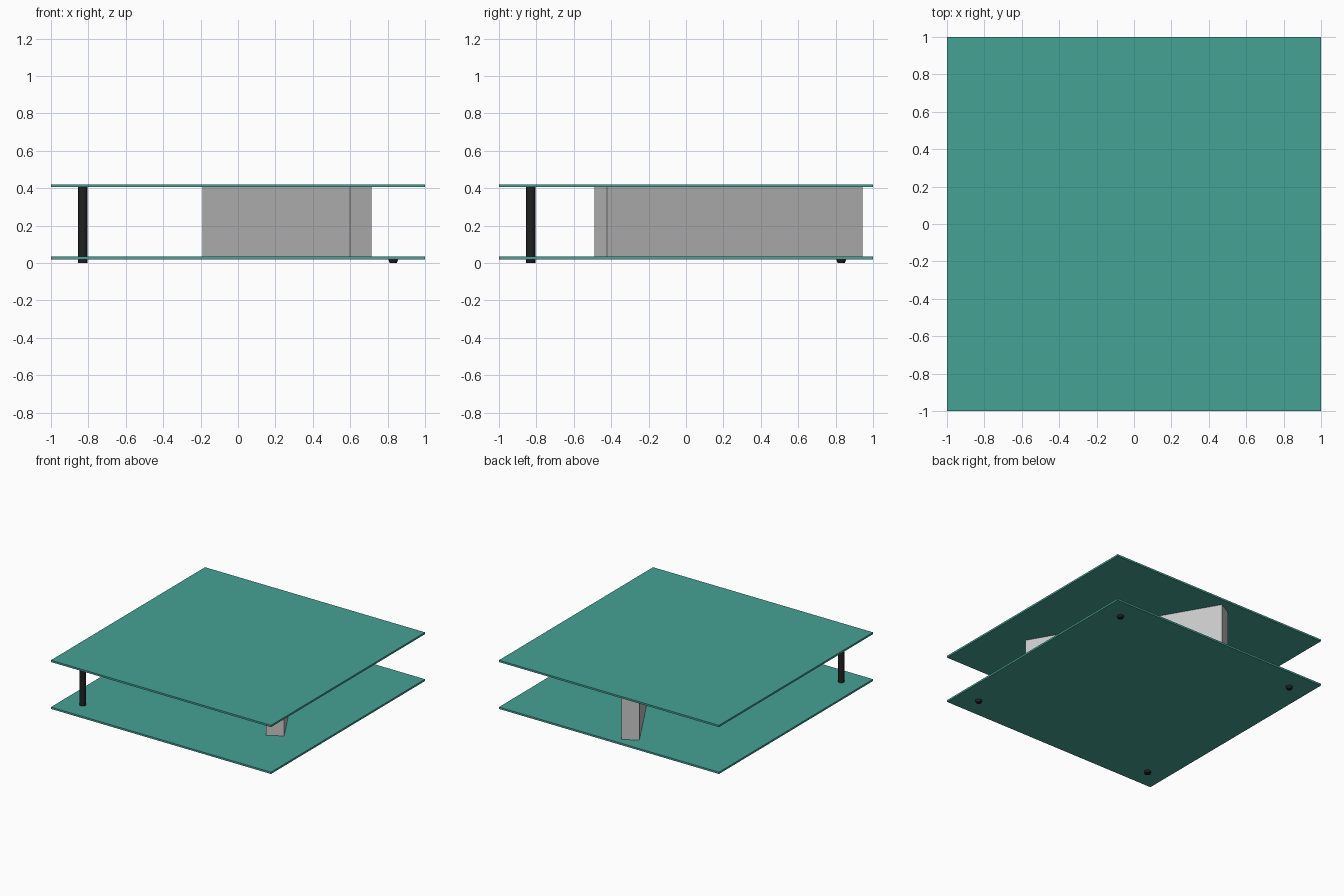
import bpy
import math

cube = bpy.data.objects.get("Cube")
if cube:
    bpy.data.objects.remove(cube, do_unlink=True)


def material(name, r, g, b):
    m = bpy.data.materials.new(name)
    m.use_nodes = True
    m.diffuse_color = (r, g, b, 1)
    m.node_tree.nodes["Principled BSDF"].inputs["Base Color"].default_value = (r, g, b, 1)
    return m


TEAL = material("teal", 0.06, 0.36, 0.30)
GREY = material("light grey", 0.58, 0.58, 0.58)
BLACK = material("black", 0.015, 0.015, 0.015)


def box(name, size, centre, mat, turn=0):
    bpy.ops.mesh.primitive_cube_add(size=1, location=centre, rotation=(0, 0, turn))
    ob = bpy.context.object
    ob.name = name
    ob.scale = size
    bpy.ops.object.transform_apply(location=False, rotation=False, scale=True)
    ob.data.materials.append(mat)


def post(name, x, y, bottom, top, r_bottom, r_top):
    bpy.ops.mesh.primitive_cone_add(vertices=24, radius1=r_bottom, radius2=r_top,
                                    depth=top - bottom, location=(x, y, (bottom + top) / 2))
    ob = bpy.context.object
    ob.name = name
    ob.data.materials.append(BLACK)
    bpy.ops.object.shade_smooth_by_angle()


# Two square plates
SHEET = 0.015
LOW, HIGH = 0.02, 0.405
box("bottom_plate", (2, 2, SHEET), (0, 0, LOW + SHEET / 2), TEAL)
box("top_plate", (2, 2, SHEET), (0, 0, HIGH + SHEET / 2), TEAL)

# Slanted upright block between the plates
floor = LOW + SHEET
box("block", (1.577, 0.135, HIGH - floor), (0.262, 0.228, (HIGH + floor) / 2),
    GREY, math.radians(-60))

# One full-height post, and short feet under the other corners
C = 0.83
post("corner_post", -C, -C, 0, HIGH, 0.025, 0.025)
for name, x, y in (("front_left_foot", C, -C), ("back_left_foot", C, C),
                   ("back_right_foot", -C, C)):
    post(name, x, y, 0, LOW, 0.02, 0.026)
